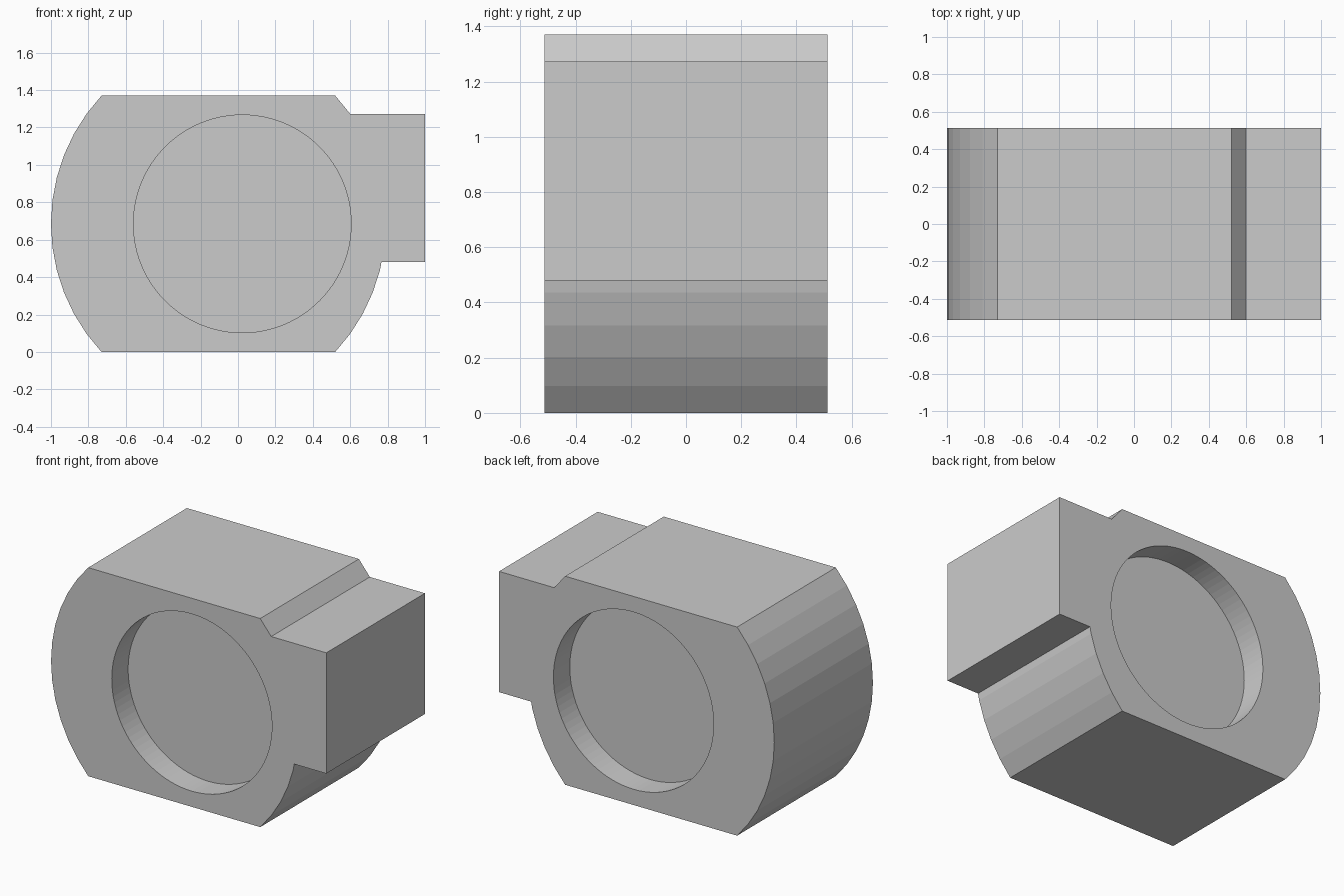
import bpy
import bmesh
from math import asin, cos, sin, pi
from mathutils import Matrix

cube = bpy.data.objects.get("Cube")
if cube:
    bpy.data.objects.remove(cube, do_unlink=True)

HALF_DEPTH = 0.512
MID_Z = 0.685
ARC_R = 1.004
STEPS = 6                       # facets per quarter of each bowed side
HALF_ANGLE = asin(MID_Z / ARC_R)
RECESS_X, RECESS_R, RECESS_DEPTH = 0.023, 0.582, 0.17

grey = bpy.data.materials.new("plain grey")
grey.use_nodes = True
grey.diffuse_color = (0.6, 0.6, 0.6, 1)
grey.node_tree.nodes["Principled BSDF"].inputs["Base Color"].default_value = (0.6, 0.6, 0.6, 1)


def add_object(name, bm):
    bmesh.ops.recalc_face_normals(bm, faces=bm.faces[:])
    mesh = bpy.data.meshes.new(name)
    bm.to_mesh(mesh)
    bm.free()
    mesh.materials.append(grey)
    obj = bpy.data.objects.new(name, mesh)
    bpy.context.collection.objects.link(obj)
    return obj


def arc_point(centre_x, side, step):
    """Point on a bowed side; step runs from -STEPS (bottom) to STEPS (top)."""
    a = HALF_ANGLE * step / STEPS
    return centre_x + side * ARC_R * cos(a), MID_Z + ARC_R * sin(a)


# Body outline: bowed left side, lower right bow, side block, short top bevel
outline = [arc_point(0.004, -1, s) for s in range(STEPS, -STEPS - 1, -1)]
outline += [arc_point(-0.214, 1, s) for s in range(-STEPS, -1)]
bevel_end = arc_point(-0.214, 1, STEPS - 1)
outline += [(0.767, 0.48), (1, 0.48), (1, bevel_end[1]), bevel_end]
outline.append(arc_point(-0.214, 1, STEPS))

bm = bmesh.new()
face = bm.faces.new([bm.verts.new((x, -HALF_DEPTH, z)) for x, z in outline])
extruded = bmesh.ops.extrude_face_region(bm, geom=[face])["geom"]
bmesh.ops.translate(bm, vec=(0, 2 * HALF_DEPTH, 0),
                    verts=[v for v in extruded if isinstance(v, bmesh.types.BMVert)])
if not face.is_valid or len(bm.faces) < len(outline) + 2:
    bm.faces.new([v for v in bm.verts if v.co.y < 0])
body = add_object("housing_body", bm)

# Round recesses, front and back
bm = bmesh.new()
for side in (-1, 1):
    place = Matrix.Translation((RECESS_X, side * HALF_DEPTH, MID_Z)) @ Matrix.Rotation(pi / 2, 4, "X")
    bmesh.ops.create_cone(bm, cap_ends=True, segments=96, radius1=RECESS_R, radius2=RECESS_R,
                          depth=2 * RECESS_DEPTH, matrix=place)
cutter = add_object("recess_cutter", bm)
cutter.hide_render = True

cut = body.modifiers.new("recesses", "BOOLEAN")
cut.operation = "DIFFERENCE"
cut.solver = "EXACT"
cut.object = cutter
bpy.context.view_layer.objects.active = body
body.select_set(True)
bpy.ops.object.modifier_apply(modifier=cut.name)
bpy.data.objects.remove(cutter, do_unlink=True)
